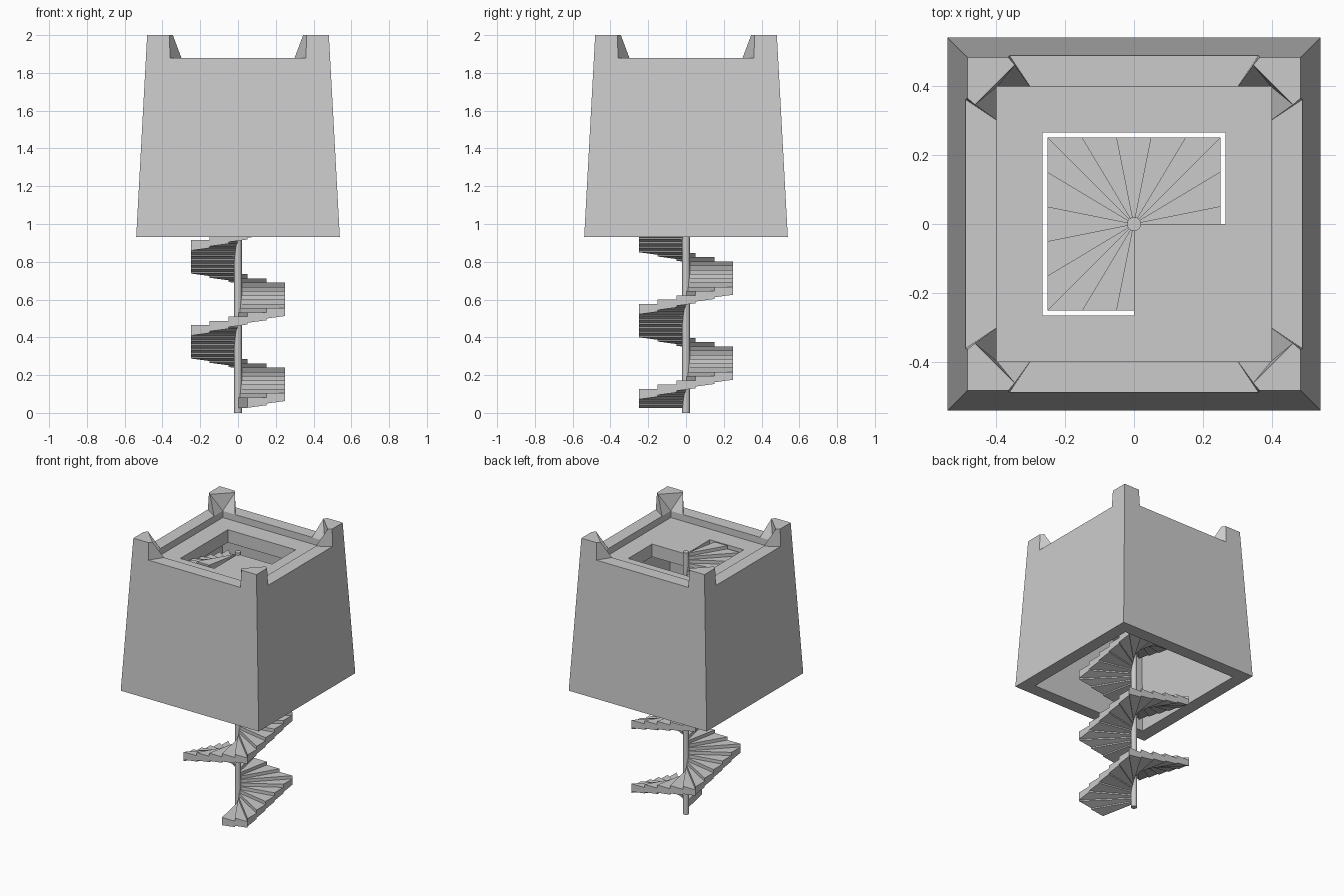
import bpy, bmesh
from math import pi
from mathutils import Vector, Matrix

cube = bpy.data.objects.get("Cube")
if cube:
    bpy.data.objects.remove(cube, do_unlink=True)

stone = bpy.data.materials.new("grey_stone")
stone.use_nodes = True
stone.diffuse_color = (0.6, 0.6, 0.6, 1)
stone.node_tree.nodes["Principled BSDF"].inputs["Base Color"].default_value = (0.6, 0.6, 0.6, 1)


def finish(bm, name):
    bmesh.ops.recalc_face_normals(bm, faces=bm.faces[:])
    mesh = bpy.data.meshes.new(name)
    bm.to_mesh(mesh)
    bm.free()
    mesh.materials.append(stone)
    obj = bpy.data.objects.new(name, mesh)
    bpy.context.collection.objects.link(obj)
    return obj


def prism(bm, bottom, top):
    """Close two matching rings of points into a solid."""
    lo = [bm.verts.new(p) for p in bottom]
    hi = [bm.verts.new(p) for p in top]
    bm.faces.new(lo[::-1])
    bm.faces.new(hi)
    n = len(lo)
    for i in range(n):
        j = (i + 1) % n
        bm.faces.new((lo[i], lo[j], hi[j], hi[i]))


BASE, WALL, TOP, FLOOR = 0.93, 1.88, 2.0, 1.833
INNER, THICK, RIM = 0.397, 0.09, 0.481


def outer(z):
    return 0.539 + (RIM - 0.539) * (z - BASE) / (TOP - BASE)


# Tapered hollow wall: square rings joined into a closed loop
bm = bmesh.new()
under = FLOOR - THICK
profile = [(outer(BASE), BASE), (outer(WALL), WALL), (INNER, WALL), (INNER, FLOOR),
           (INNER, under), (outer(BASE) - THICK, BASE)]
rings = [[bm.verts.new((sx * r, sy * r, z)) for sx, sy in ((1, 1), (-1, 1), (-1, -1), (1, -1))]
         for r, z in profile]
for a, b in zip(rings, rings[1:] + rings[:1]):
    for i in range(4):
        j = (i + 1) % 4
        bm.faces.new((a[i], a[j], b[j], b[i]))
finish(bm, "tower_wall")

# Roof floor with a three-quarter stair opening
bm = bmesh.new()
cuts = [-INNER, -0.265, 0, 0.265, INNER]
for i in range(4):
    for j in range(4):
        if i in (1, 2) and j in (1, 2) and (i, j) != (2, 1):
            continue
        bm.faces.new([bm.verts.new((cuts[a], cuts[b], under))
                      for a, b in ((i, j), (i + 1, j), (i + 1, j + 1), (i, j + 1))])
bmesh.ops.remove_doubles(bm, verts=bm.verts[:], dist=0.0001)
ext = bmesh.ops.extrude_face_region(bm, geom=bm.faces[:], use_keep_orig=True)
bmesh.ops.translate(bm, vec=(0, 0, THICK),
                    verts=[g for g in ext["geom"] if isinstance(g, bmesh.types.BMVert)])
bmesh.ops.dissolve_limit(bm, angle_limit=0.01, verts=bm.verts[:], edges=bm.edges[:])
finish(bm, "roof_floor")

# Corner battlements with bevelled inner faces
for k, name in enumerate(("back_left", "back_right", "front_right", "front_left")):
    bm = bmesh.new()
    w = outer(WALL)
    lo = [(w, w), (0.36, w), (0.30, INNER), (INNER, INNER), (INNER, 0.30), (w, 0.36)]
    hi = [(RIM, RIM), (0.363, RIM), (0.345, 0.46), (0.46, 0.345), (RIM, 0.363)]
    l = [bm.verts.new((x, y, WALL)) for x, y in lo]
    h = [bm.verts.new((x, y, TOP)) for x, y in hi]
    bm.faces.new(h)
    bm.faces.new(l[::-1])
    for f in ((l[0], l[1], h[1], h[0]), (l[1], l[2], h[2], h[1]), (l[2], l[3], h[2]),
              (l[3], h[3], h[2]), (l[3], l[4], h[3]), (l[4], l[5], h[4], h[3]),
              (l[5], l[0], h[0], h[4])):
        bm.faces.new(f)
    bm.transform(Matrix.Rotation(k * pi / 2, 4, 'Z'))
    finish(bm, name + "_battlement")

# Central post
bm = bmesh.new()
bmesh.ops.create_cone(bm, cap_ends=True, segments=16, radius1=0.02, radius2=0.02,
                      depth=1.85, matrix=Matrix.Translation((0, 0, 0.925)))
post = finish(bm, "stair_post")
bpy.context.view_layer.objects.active = post
post.select_set(True)
bpy.ops.object.shade_smooth_by_angle()

# Square spiral stair, five steps to each side
RISE = 0.0225


def edge_point(k):
    side, j = divmod(k - 2, 5)
    return Matrix.Rotation(side * pi / 2, 3, 'Z') @ Vector((0.25, -0.25 + 0.1 * j, 0))


bm = bmesh.new()
for k in range(79):
    a, b = edge_point(k), edge_point(k + 1)
    plan = [a * 0.05, a, b, b * 0.05]
    z = k * RISE
    slope = (0.027, 0.027, 0.0405, 0.0405)
    prism(bm, [p + Vector((0, 0, z + s)) for p, s in zip(plan, slope)],
          [p + Vector((0, 0, z + 0.082)) for p in plan])
finish(bm, "spiral_steps")
